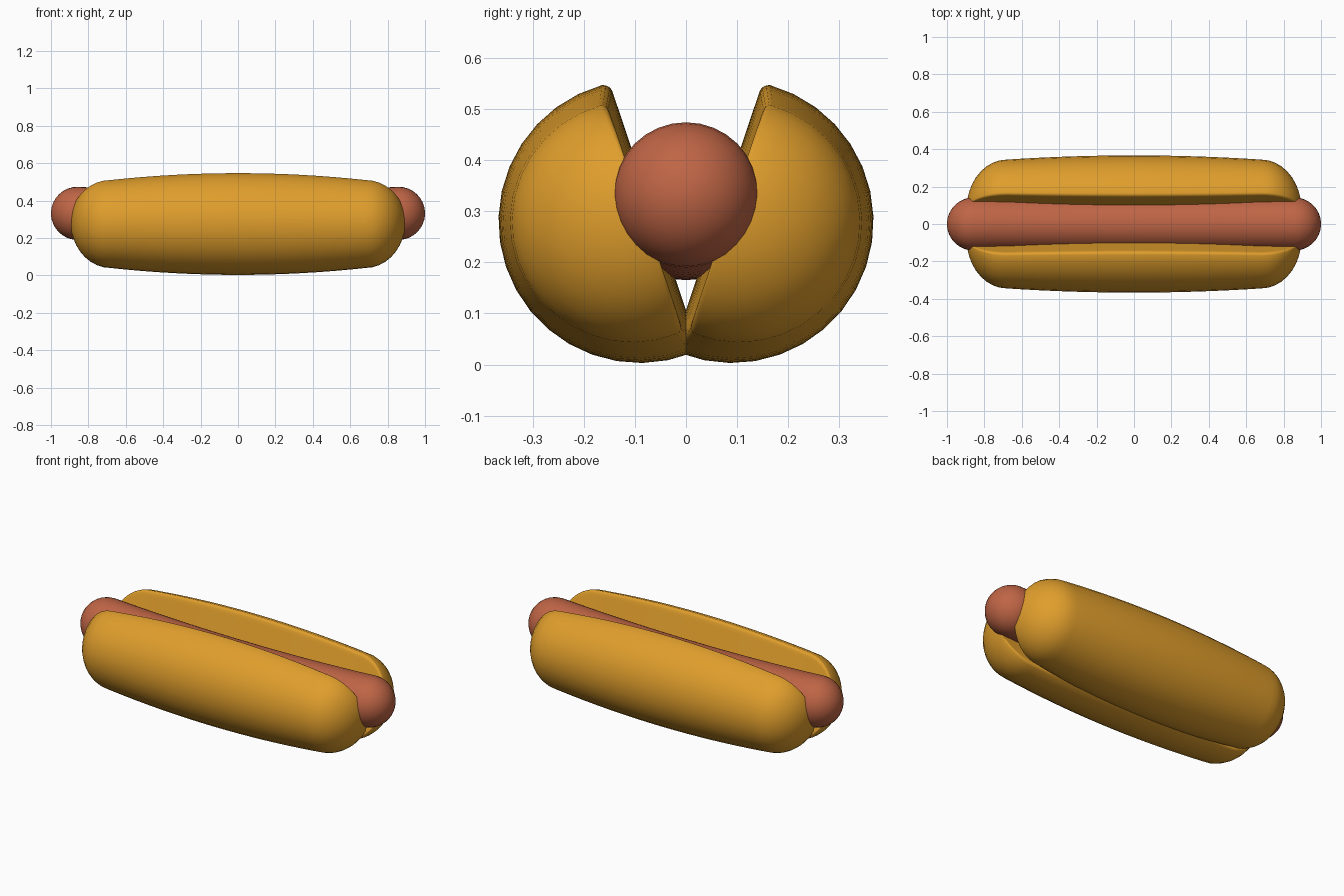
import bpy, bmesh
from math import sin, cos, pi, radians, sqrt

if "Cube" in bpy.data.objects:
    bpy.data.objects.remove(bpy.data.objects["Cube"])


def loft(name, rings, color):
    """Skin a list of closed rings, cap both ends, smooth and colour."""
    bm = bmesh.new()
    loops = [[bm.verts.new(p) for p in ring] for ring in rings]
    for a, b in zip(loops, loops[1:]):
        for i in range(len(a)):
            j = (i + 1) % len(a)
            bm.faces.new((a[i], a[j], b[j], b[i]))
    bm.faces.new(loops[0])
    bm.faces.new(loops[-1])
    bmesh.ops.recalc_face_normals(bm, faces=bm.faces)
    me = bpy.data.meshes.new(name)
    bm.to_mesh(me)
    bm.free()
    ob = bpy.data.objects.new(name, me)
    bpy.context.collection.objects.link(ob)
    mat = bpy.data.materials.new(name + "_colour")
    mat.diffuse_color = color
    mat.use_nodes = True
    mat.node_tree.nodes["Principled BSDF"].inputs["Base Color"].default_value = mat.diffuse_color
    me.materials.append(mat)
    bpy.context.view_layer.objects.active = ob
    ob.select_set(True)
    bpy.ops.object.shade_smooth_by_angle(angle=radians(50))
    ob.select_set(False)
    return ob


# Bun half: D-shaped section with a leaning cut face and a rounded rim
LEAN, R, FACE = radians(18.6), 0.277, -0.03
CY, CZ = 0.09, 0.28


def section_point(n, t):
    return (CY + n * cos(LEAN) + t * sin(LEAN), CZ - n * sin(LEAN) + t * cos(LEAN))


rim = [(-0.022, 0.2735), (-0.028, 0.267), (FACE, 0.259), (FACE, 0.24)]
local = [(R * cos(a), R * sin(a)) for a in [radians(-93 + 186 * i / 18) for i in range(19)]]
local += rim + [(FACE, 0.08), (FACE, -0.08)] + [(n, -t) for n, t in reversed(rim)]
section = [section_point(n, t) for n, t in local]
face_mid = section_point(FACE, 0)

# The body swells to the middle, the ends close as half domes on the cut face
HALF, DOME, TAPER = 0.68, 0.215, 0.135
PY, PZ = 0.20, 0.275


def bun_ring(x, k):
    s = 1 - TAPER * min(1, abs(x) / HALF) ** 2
    ring = []
    for y, z in section:
        y = face_mid[0] + (y - face_mid[0]) * k
        z = face_mid[1] + (z - face_mid[1]) * k
        ring.append((x, PY + (y - PY) * s, PZ + (z - PZ) * s))
    return ring


dome = [(HALF + DOME * sin(a), cos(a)) for a in [radians(d) for d in (10, 20, 30, 40, 50, 60, 69, 77, 83, 88)]]
body = [(-HALF + 2 * HALF * i / 16, 1) for i in range(17)]
stations = [(-x, k) for x, k in reversed(dome)] + body + dome
bun = loft("bun", [bun_ring(x, k) for x, k in stations], (0.74, 0.34, 0.025, 1))
mirror = bun.modifiers.new("other_half", 'MIRROR')
mirror.use_axis = (False, True, False)

# Sausage: capsule that sags slightly in the middle
SR, END = 0.142, 0.858
tip = [(END + SR * sin(a), SR * cos(a)) for a in [radians(d) for d in (11, 22, 33, 44, 55, 66, 76, 84, 89)]]
tube = [(-END + 2 * END * i / 16, SR) for i in range(17)]
path = [(-x, r) for x, r in reversed(tip)] + tube + tip


def sausage_ring(x, r):
    zc = 0.307 + 0.025 * min(1, abs(x) / END) ** 2
    return [(x, r * cos(2 * pi * i / 32), zc + r * sin(2 * pi * i / 32)) for i in range(32)]


loft("sausage", [sausage_ring(x, r) for x, r in path], (0.52, 0.13, 0.06, 1))
